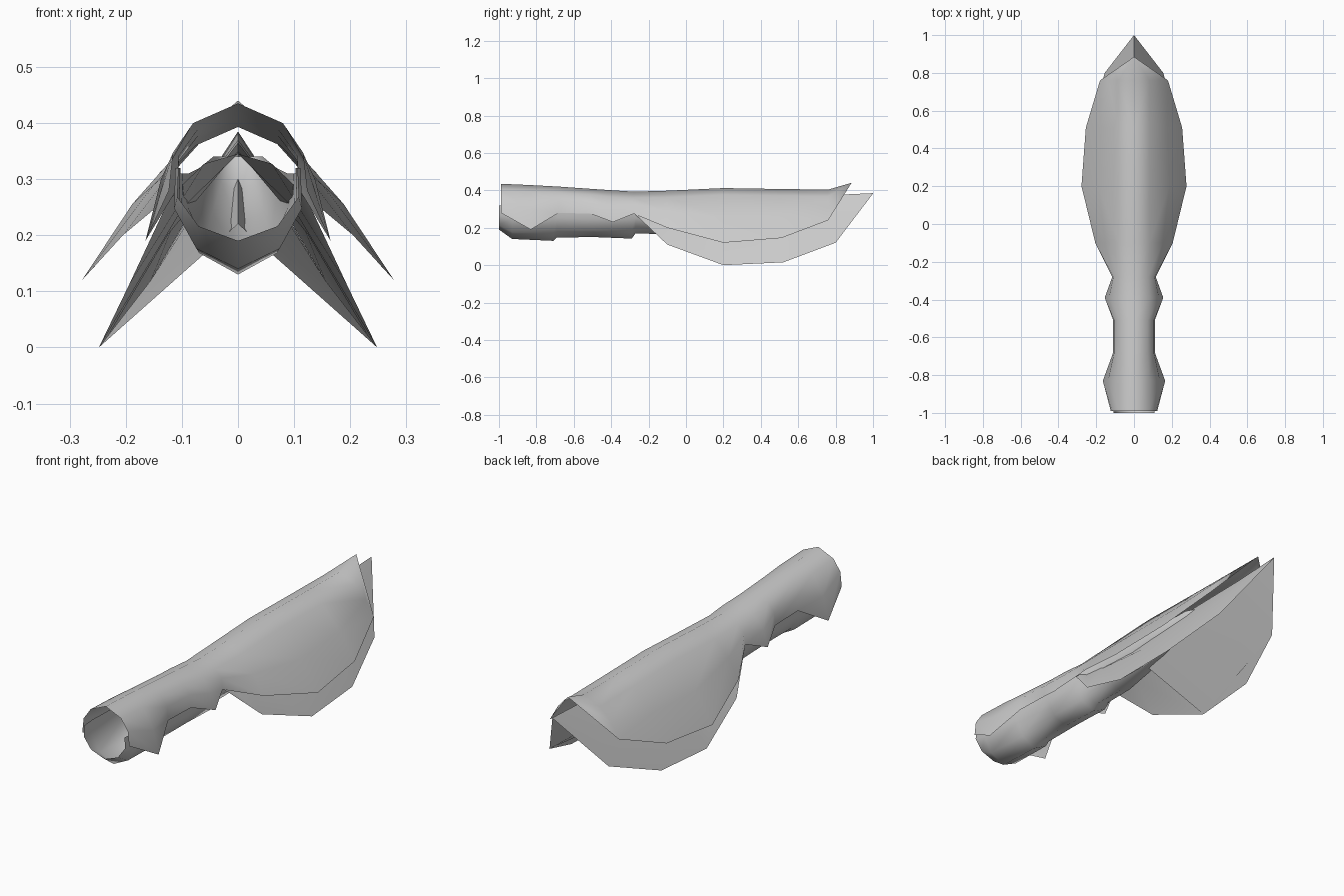
import bpy, bmesh

if "Cube" in bpy.data.objects:
    bpy.data.objects.remove(bpy.data.objects["Cube"])


def loft(name, rows):
    """Skin half cross-sections (centre line outward) and mirror across x."""
    bm = bmesh.new()
    grid = [[bm.verts.new(p) for p in row] for row in rows]
    for a, b in zip(grid, grid[1:]):
        for i in range(len(a) - 1):
            bm.faces.new((a[i], a[i + 1], b[i + 1], b[i]))
    # mirrored copy, then weld the centre line and collapsed points
    geo = bmesh.ops.duplicate(bm, geom=bm.verts[:] + bm.edges[:] + bm.faces[:])["geom"]
    copies = [g for g in geo if isinstance(g, bmesh.types.BMVert)]
    for v in copies:
        v.co.x *= -1
    bmesh.ops.reverse_faces(bm, faces=[g for g in geo if isinstance(g, bmesh.types.BMFace)])
    bmesh.ops.remove_doubles(bm, verts=bm.verts, dist=0.0005)
    bmesh.ops.recalc_face_normals(bm, faces=bm.faces)
    mesh = bpy.data.meshes.new(name)
    bm.to_mesh(mesh)
    bm.free()
    ob = bpy.data.objects.new(name, mesh)
    bpy.context.collection.objects.link(ob)
    bpy.context.view_layer.objects.active = ob
    ob.select_set(True)
    bpy.ops.object.shade_smooth_by_angle(angle=0.9)
    ob.select_set(False)
    return ob


def shell_row(y, ridge, w, edge):
    # ridge, shoulder, flank and hem of the outer cover
    sx = min(0.082, w * 0.65)
    sz = ridge - 0.036 * sx / 0.082
    bulge = 0.014 if w < 0.18 else 0.008
    return [(0, y, ridge), (sx, y, sz),
            ((sx + w) / 2 + bulge, y, (sz + edge) / 2 + 0.008), (w, y, edge)]


# Upper cover: scalloped front and long folded wing at the rear
shell = [(-0.99, 0.435, 0.123, 0.28), (-0.83, 0.428, 0.165, 0.19),
         (-0.68, 0.42, 0.11, 0.28), (-0.51, 0.408, 0.11, 0.275),
         (-0.39, 0.4, 0.155, 0.23), (-0.28, 0.393, 0.115, 0.275),
         (-0.1, 0.398, 0.205, 0.20), (0.2, 0.412, 0.278, 0.12),
         (0.51, 0.407, 0.255, 0.145), (0.76, 0.404, 0.18, 0.24)]
rows = [shell_row(*s) for s in shell] + [[(0, 0.885, 0.44)] * 4]
loft("upper_cover", rows)

# Lower wing, a drooping fan below the cover
wing = [(-0.27, 0.345, 0.12, 0.27), (-0.1, 0.35, 0.195, 0.11),
        (0.2, 0.365, 0.248, 0.0), (0.52, 0.37, 0.235, 0.015),
        (0.8, 0.373, 0.155, 0.12)]
rows = []
for y, ridge, w, edge in wing:
    yr = min(y, 0.74)
    rows.append([(0, yr, ridge),
                 (w * 0.5, (y + yr) / 2, (ridge + edge) / 2 + 0.02),
                 (w, y, edge)])
rows.append([(0, 1.0, 0.385)] * 3)
loft("lower_wing", rows)

# Flat lining under the wing, from the belly to the wing corners
lining = loft("wing_lining", [[(0, 0.08, 0.22), (0.248, 0.2, 0.0)],
                              [(0, 0.74, 0.365), (0.155, 0.8, 0.12)],
                              [(0, 1.0, 0.383)] * 2])
lining.data.flip_normals()


def trough_row(y, w, rim, bottom):
    h = rim - bottom
    return [(0, y, bottom), (w * 0.65, y, bottom + h * 0.2),
            (w, y, bottom + h * 0.6), (w * 0.98, y, rim)]


# Underbody: hollow trough open at the front, tapering to a closed tail
under = [(-1.0, 0.108, 0.32, 0.19), (-0.93, 0.114, 0.32, 0.14),
         (-0.71, 0.106, 0.32, 0.13), (-0.69, 0.105, 0.32, 0.148),
         (-0.49, 0.105, 0.31, 0.15), (-0.29, 0.105, 0.31, 0.142),
         (-0.27, 0.10, 0.31, 0.17), (-0.1, 0.09, 0.31, 0.165),
         (0.2, 0.07, 0.32, 0.22), (0.42, 0.045, 0.34, 0.28)]
rows = [trough_row(*u) for u in under] + [[(0, 0.5, 0.34)] * 4]
loft("underbody", rows)
